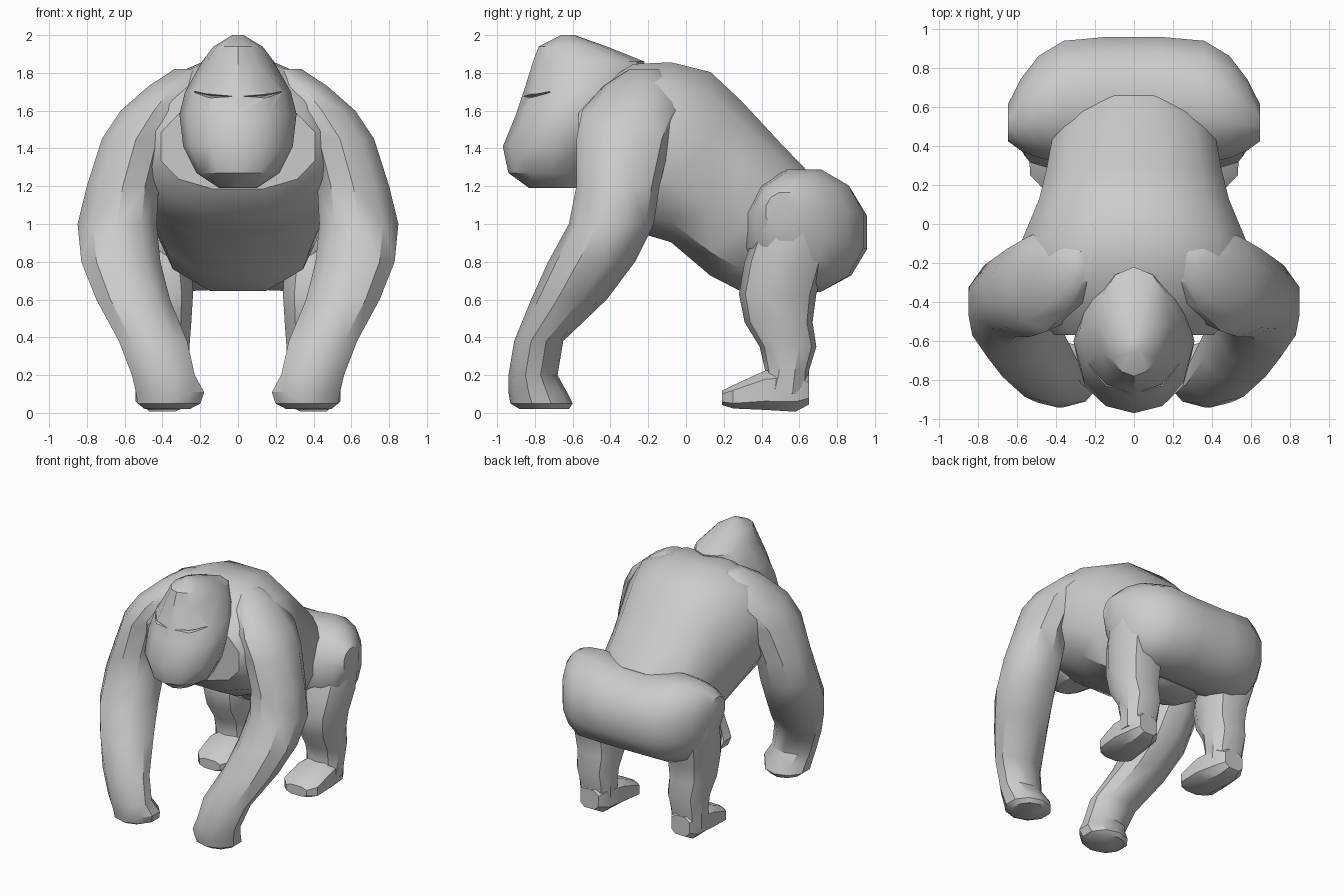
import bpy
import bmesh
import math
from mathutils import Vector

default_cube = bpy.data.objects.get("Cube")
if default_cube:
    bpy.data.objects.remove(default_cube, do_unlink=True)

# One plain fur colour for the whole animal
fur = bpy.data.materials.new("fur_grey")
fur.use_nodes = True
fur.diffuse_color = (0.6, 0.6, 0.6, 1)
fur.node_tree.nodes["Principled BSDF"].inputs["Base Color"].default_value = fur.diffuse_color


def signed_power(value, power):
    return math.copysign(abs(value) ** power, value)


def loft(name, axis, rings, sides=10, squareness=2.3, flip=1, turn=0.5):
    """Skin a row of rounded rings, each given as (position, low_u, high_u, low_v, high_v)."""
    mesh = bpy.data.meshes.new(name)
    bm = bmesh.new()
    across = [i for i in range(3) if i != axis]
    loops = []
    for position, low_u, high_u, low_v, high_v in rings:
        loop = []
        for side in range(sides):
            angle = math.tau * (side + turn) / sides
            u = signed_power(math.cos(angle), 2 / squareness)
            v = signed_power(math.sin(angle), 2 / squareness)
            point = Vector()
            point[axis] = position
            point[across[0]] = (low_u + high_u) / 2 + u * (high_u - low_u) / 2
            point[across[1]] = (low_v + high_v) / 2 + v * (high_v - low_v) / 2
            point.x *= flip
            loop.append(bm.verts.new(point))
        loops.append(loop)
    for first, second in zip(loops, loops[1:]):
        for side in range(sides):
            after = (side + 1) % sides
            bm.faces.new((first[side], first[after], second[after], second[side]))
    bm.faces.new(loops[0])
    bm.faces.new(loops[-1])
    bmesh.ops.recalc_face_normals(bm, faces=bm.faces)
    bm.to_mesh(mesh)
    bm.free()
    mesh.materials.append(fur)
    part = bpy.data.objects.new(name, mesh)
    bpy.context.collection.objects.link(part)
    return part


def select_only(part):
    bpy.ops.object.select_all(action="DESELECT")
    part.select_set(True)
    bpy.context.view_layer.objects.active = part


def smooth(part, degrees=36):
    select_only(part)
    bpy.ops.object.shade_smooth_by_angle(angle=math.radians(degrees))


def cut(part, cutter):
    """Carve the cutter out of the part and throw the cutter away."""
    carve = part.modifiers.new("carve", "BOOLEAN")
    carve.operation = "DIFFERENCE"
    carve.object = cutter
    select_only(part)
    bpy.ops.object.modifier_apply(modifier=carve.name)
    bpy.data.objects.remove(cutter, do_unlink=True)


# Torso: from the chest back along the sloping spine
torso = loft("torso", 1, [
    (-0.57, -0.42, 0.42, 1.18, 1.64),
    (-0.48, -0.5, 0.5, 1.06, 1.73),
    (-0.28, -0.58, 0.58, 0.95, 1.86),
    (-0.08, -0.59, 0.59, 0.89, 1.87),
    (0.13, -0.5, 0.5, 0.71, 1.82),
    (0.29, -0.46, 0.46, 0.63, 1.67),
    (0.5, -0.42, 0.42, 0.65, 1.44),
    (0.66, -0.28, 0.28, 0.75, 1.27),
], sides=12, squareness=2.4)

# Pelvis: broad rounded rump running from hip to hip
hip_half = [
    (0.14, 0.3, 0.97, 0.64, 1.27),
    (0.36, 0.3, 0.95, 0.63, 1.3),
    (0.49, 0.33, 0.87, 0.67, 1.28),
    (0.58, 0.37, 0.75, 0.76, 1.24),
    (0.645, 0.42, 0.62, 0.96, 1.17),
]
pelvis = loft("pelvis", 0, [(-ring[0], *ring[1:]) for ring in reversed(hip_half)] + hip_half,
              sides=12, squareness=2.1)

# Head: tall crest, heavy muzzle and jaw
head = loft("head", 2, [
    (1.19, -0.1, 0.1, -0.83, -0.55),
    (1.27, -0.22, 0.22, -0.94, -0.48),
    (1.41, -0.29, 0.29, -0.97, -0.42),
    (1.58, -0.31, 0.31, -0.9, -0.3),
    (1.7, -0.28, 0.28, -0.86, -0.24),
    (1.86, -0.19, 0.19, -0.81, -0.22),
    (1.94, -0.13, 0.13, -0.78, -0.42),
    (2, -0.03, 0.03, -0.66, -0.59),
], sides=12, squareness=2, turn=0)

for side_name, flip in (("left", 1), ("right", -1)):
    # Narrow slanted eye socket under the brow
    socket = loft("eye_cutter", 0, [
        (0.03, -0.95, -0.85, 1.67, 1.68),
        (0.14, -0.95, -0.78, 1.66, 1.695),
        (0.23, -0.95, -0.68, 1.69, 1.71),
    ], sides=4, squareness=2, flip=flip, turn=0)
    cut(head, socket)

    # Arm: shoulder, bowed elbow, forearm reaching forward, hand on its knuckles
    arm = loft(side_name + "_arm", 2, [
        (1.82, 0.2, 0.34, -0.3, -0.14),
        (1.73, 0.2, 0.48, -0.44, -0.05),
        (1.6, 0.26, 0.63, -0.55, -0.02),
        (1.45, 0.35, 0.73, -0.58, -0.08),
        (1.2, 0.41, 0.81, -0.58, -0.14),
        (1, 0.42, 0.86, -0.62, -0.17),
        (0.8, 0.4, 0.84, -0.73, -0.27),
        (0.6, 0.35, 0.76, -0.82, -0.42),
        (0.38, 0.26, 0.64, -0.91, -0.65),
        (0.2, 0.22, 0.57, -0.94, -0.68),
        (0.11, 0.17, 0.55, -0.94, -0.63),
        (0.05, 0.19, 0.54, -0.93, -0.6),
        (0.02, 0.25, 0.5, -0.88, -0.62),
    ], squareness=2, flip=flip)

    # Leg: thick thigh under the hip, narrowing to the ankle
    leg = loft(side_name + "_leg", 2, [
        (1.2, 0.32, 0.6, 0.46, 0.7),
        (1, 0.26, 0.64, 0.38, 0.74),
        (0.8, 0.24, 0.63, 0.31, 0.74),
        (0.63, 0.23, 0.6, 0.28, 0.69),
        (0.48, 0.24, 0.58, 0.31, 0.67),
        (0.35, 0.25, 0.56, 0.39, 0.69),
        (0.22, 0.26, 0.55, 0.42, 0.65),
        (0.1, 0.27, 0.54, 0.38, 0.65),
    ], flip=flip)

    # Foot: flat sole with a low toe
    foot = loft(side_name + "_foot", 1, [
        (0.19, 0.29, 0.48, 0.04, 0.12),
        (0.25, 0.23, 0.54, 0.02, 0.15),
        (0.42, 0.24, 0.55, 0.01, 0.23),
        (0.58, 0.27, 0.53, 0, 0.25),
        (0.65, 0.32, 0.49, 0.04, 0.2),
    ], sides=8, squareness=3, flip=flip)

    for part in (arm, leg, foot):
        smooth(part)

for part in (torso, pelvis, head):
    smooth(part)
